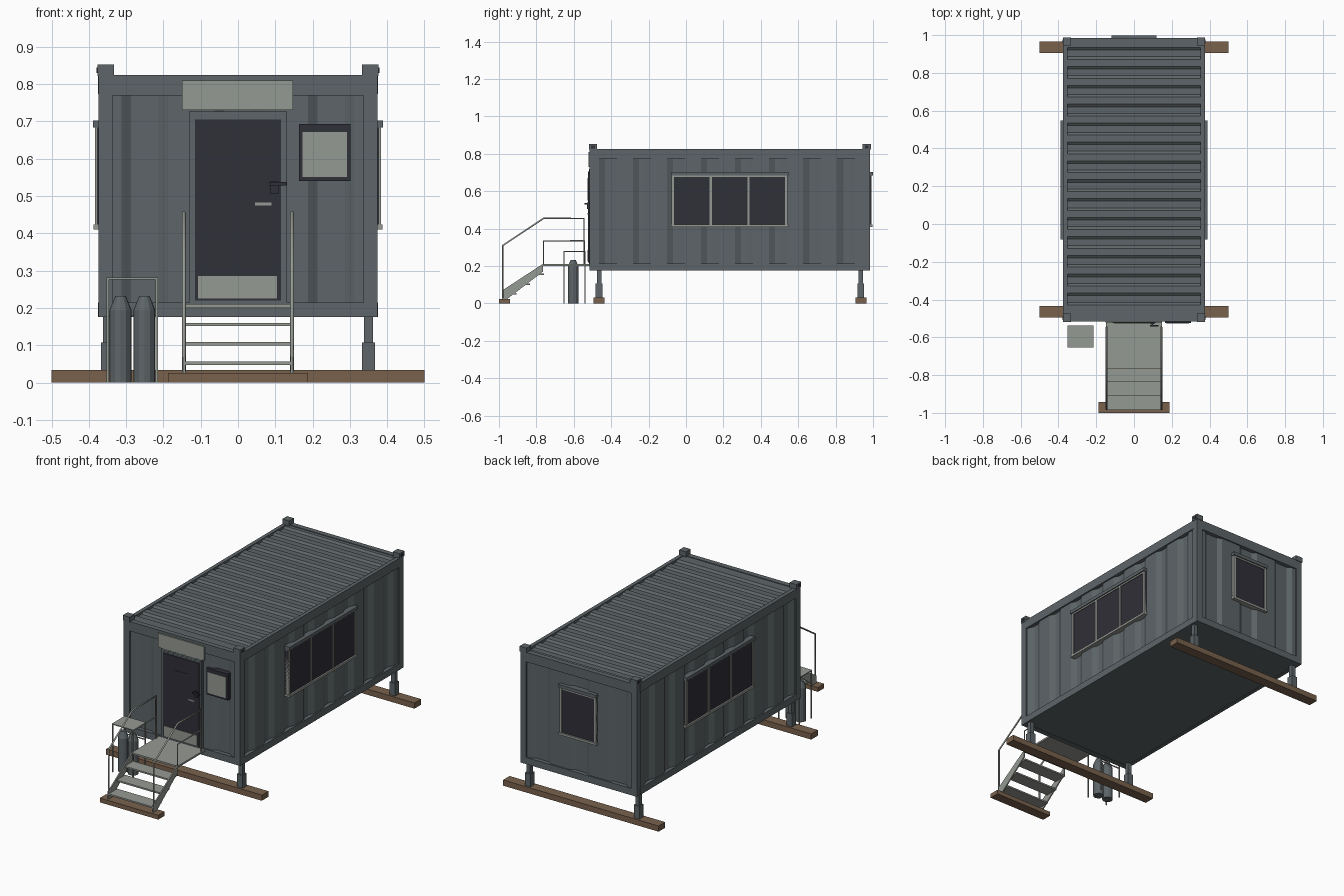
import bpy, bmesh, math
from mathutils import Vector

if "Cube" in bpy.data.objects:
    bpy.data.objects.remove(bpy.data.objects["Cube"])


def material(name, rgb):
    m = bpy.data.materials.new(name)
    m.use_nodes = True
    m.diffuse_color = (*rgb, 1)
    m.node_tree.nodes["Principled BSDF"].inputs["Base Color"].default_value = (*rgb, 1)
    return m


STEEL = material("slate steel", (0.11, 0.13, 0.138))
PALE = material("pale grey", (0.30, 0.32, 0.29))
DARK = material("dark panel", (0.03, 0.029, 0.04))
WOOD = material("timber", (0.19, 0.12, 0.073))


def add_object(name, bm, mat):
    mesh = bpy.data.meshes.new(name)
    bm.to_mesh(mesh)
    bm.free()
    mesh.materials.append(mat)
    ob = bpy.data.objects.new(name, mesh)
    bpy.context.collection.objects.link(ob)
    return ob


def box(name, x, y, z, mat):
    """Box from three (low, high) ranges."""
    bm = bmesh.new()
    bmesh.ops.create_cube(bm, size=1)
    for v in bm.verts:
        v.co = [sum(r) / 2 + c * (r[1] - r[0]) for r, c in zip((x, y, z), v.co)]
    return add_object(name, bm, mat)


def around(c, half):
    return (c - half, c + half)


def mirrored(s, a, b):
    return tuple(sorted((s * a, s * b)))


def corrugation(start, end, first, period, groove, slope, depth):
    """Trapezoid profile of (position, inset) with grooves centred on first + n * period."""
    pts, c = [(start, 0)], first
    while c + groove / 2 + slope < end:
        for off, d in ((-groove / 2 - slope, 0), (-groove / 2, depth),
                       (groove / 2, depth), (groove / 2 + slope, 0)):
            pts.append((c + off, d))
        c += period
    return pts + [(end, 0)]


def sheet(name, profile, low, high, place, outward, mat):
    bm = bmesh.new()
    rows = [[bm.verts.new(place(u, d, v)) for v in (low, high)] for u, d in profile]
    for a, b in zip(rows, rows[1:]):
        bm.faces.new((a[0], b[0], b[1], a[1]))
    bm.normal_update()
    bm.faces.ensure_lookup_table()
    if bm.faces[0].normal.dot(Vector(outward)) < 0:
        bmesh.ops.reverse_faces(bm, faces=bm.faces)
    return add_object(name, bm, mat)


def tube(name, points, radius, mat):
    curve = bpy.data.curves.new(name, "CURVE")
    curve.dimensions = "3D"
    curve.bevel_depth, curve.bevel_resolution = radius, 1
    curve.use_fill_caps = True
    spline = curve.splines.new("POLY")
    spline.points.add(len(points) - 1)
    for p, co in zip(spline.points, points):
        p.co = (*co, 1)
    curve.materials.append(mat)
    ob = bpy.data.objects.new(name, curve)
    bpy.context.collection.objects.link(ob)
    bpy.ops.object.select_all(action="DESELECT")
    ob.select_set(True)
    bpy.context.view_layer.objects.active = ob
    bpy.ops.object.convert(target="MESH")


W, FRONT, BACK = 0.375, -0.515, 0.985
MID = (FRONT + BACK) / 2

# Container frame: floor, rails, posts and corner castings
box("floor", (-W + .01, W - .01), (FRONT + .01, BACK - .01), (.178, .2), STEEL)
for s, side in ((-1, "right"), (1, "left")):
    for z, level in (((.176, .215), "bottom"), ((.773, .825), "top")):
        box(f"{side}_{level}_rail", mirrored(s, W - .022, W), (FRONT + .03, BACK - .03), z, STEEL)
    for y0, e, end in ((FRONT, -1, "front"), (BACK, 1, "back")):
        y = tuple(sorted((y0, y0 - e * .04)))
        box(f"{end}_{side}_post", mirrored(s, W - .038, W - .001), y, (.176, .83), STEEL)
        box(f"{end}_{side}_casting", mirrored(s, W - .042, W + .002),
            tuple(sorted((y0 + e * .003, y0 - e * .04))), (.822, .852), STEEL)
        box(f"{end}_{side}_casting_hole", mirrored(s, W, W + .004),
            around(y0 - e * .018, .01), (.83, .844), DARK)
for y, end in (((FRONT, FRONT + .03), "front"), ((BACK - .03, BACK), "back")):
    for z, level in (((.176, .215), "bottom"), ((.77, .825), "top")):
        box(f"{end}_{level}_rail", (-W + .03, W - .03), y, z, STEEL)

# Corrugated walls and roof
side_profile = corrugation(FRONT + .03, BACK - .03, -.418, .182, .03, .033, .016)
end_profile = corrugation(-W + .03, W - .03, -.25, .25, .075, .025, .016)
for s, side in ((-1, "right"), (1, "left")):
    sheet(f"{side}_wall", side_profile, .2, .79,
          lambda u, d, v: (s * (W - .008 - d), u, v), (s, 0, 0), STEEL)
for y0, e, end in ((FRONT, -1, "front"), (BACK, 1, "back")):
    sheet(f"{end}_wall", end_profile, .2, .79,
          lambda u, d, v: (u, y0 - e * (.008 + d), v), (0, e, 0), STEEL)
sheet("roof", corrugation(FRONT + .02, BACK - .02, -.487 + .03 + .06, .1, .035, .014, .01),
      -W + .02, W - .02, lambda u, d, v: (v, u, .821 - d), (0, 0, 1), STEEL)


def window(name, c, half, panes, place):
    """Framed window; place(along, out, z) maps ranges to box ranges."""
    def part(label, along, out, z, mat):
        box(f"{name}_{label}", *place(along, out, z), mat)
    lo, hi, t = c - half, c + half, .013
    part("glass", (lo, hi), (-.02, .003), (.415, .69), DARK)
    part("sill", (lo - .004, hi + .004), (-.02, .012), (.41, .423), PALE)
    part("head", (lo, hi), (-.02, .008), (.675, .69), PALE)
    part("shutter_box", (lo - .004, hi + .004), (-.02, .014), (.684, .703), STEEL)
    for i in range(panes + 1):
        x = lo + t / 2 + i * (2 * half - t) / panes
        part(f"upright_{i}", around(x, t / 2), (-.02, .008), (.415, .69), PALE)


# Windows on both sides and the back
for s, side in ((-1, "right"), (1, "left")):
    window(f"{side}_window", .233, .31, 3,
           lambda a, o, z: (mirrored(s, W + o[0], W + o[1]), a, z))
window("back_window", 0, .116, 1, lambda a, o, z: (a, (BACK + o[0], BACK + o[1]), z))

# Door with stepped frame, kick plate and fittings
for i in range(3):
    w, top = .132 - i * .006, .727 - i * .007
    box(f"door_frame_{i}", (-w, w), (FRONT - .002 - i * .001, -.49), (.212, top), STEEL)
box("door", (-.115, .115), (FRONT - .008, -.49), (.22, .705), DARK)
box("door_peep_panel", (-.04, .04), around(FRONT - .008, .002), (.55, .625), DARK)
box("kick_plate", (-.107, .105), around(FRONT - .008, .003), (.225, .285), PALE)
box("letter_slot", (.046, .09), around(FRONT - .008, .003), (.475, .483), PALE)
box("lock_plate", (.087, .108), around(FRONT - .01, .004), (.505, .54), DARK)
box("door_handle", (.085, .13), around(FRONT - .024, .004), (.528, .537), DARK)
box("handle_stem", (.092, .1), (FRONT - .026, FRONT), (.528, .537), DARK)

# Sign panel and notice board
box("sign_panel", (-.15, .147), (FRONT - .007, FRONT), (.73, .81), PALE)
box("notice_board", (.164, .302), (FRONT - .009, FRONT + .03), (.54, .693), DARK)
box("notice_sheet", (.173, .292), around(FRONT - .009, .002), (.551, .672), PALE)

# Timber sleepers and jacking legs
for y, end in ((-.465, "front"), (.935, "back")):
    box(f"{end}_sleeper", (-.5, .5), around(y, .03), (0, .033), WOOD)
    for s, side in ((-1, "right"), (1, "left")):
        x = s * .35
        box(f"{end}_{side}_leg_sleeve", around(x, .018), around(y, .018), (.033, .107), STEEL)
        box(f"{end}_{side}_leg", around(x, .012), around(y, .012), (.1, .18), STEEL)

# Entrance stairs
box("stair_sleeper", (-.188, .188), (-1, -.942), (0, .025), WOOD)
box("landing", (-.148, .148), (-.765, FRONT), (.2, .21), PALE)
for i in range(3):
    y = -.985 + i * .074
    box(f"tread_{i}", (-.143, .143), (y, y + .078), (.047 + i * .052, .056 + i * .052), PALE)
stringer = [(-.985, .025), (-.955, .025), (-.765, .17), (-.765, .212), (-.985, .068)]
for s, side in ((-1, "right"), (1, "left")):
    bm = bmesh.new()
    face = bm.faces.new([bm.verts.new((s * .148, y, z)) for y, z in stringer])
    new = bmesh.ops.extrude_face_region(bm, geom=[face])["geom"]
    bmesh.ops.translate(bm, vec=(-s * .007, 0, 0),
                        verts=[g for g in new if isinstance(g, bmesh.types.BMVert)])
    bmesh.ops.recalc_face_normals(bm, faces=bm.faces)
    add_object(f"{side}_stringer", bm, PALE)
    x = s * .145
    tube(f"{side}_handrail", [(x, -.98, .03), (x, -.98, .31), (x, -.762, .455),
                              (x, -.545, .455), (x, -.545, .205)], .005, PALE)
    tube(f"{side}_mid_rail", [(x, -.762, .205), (x, -.762, .335), (x, -.545, .335)], .004, PALE)

# Gas bottle stand
gx, gy = (-.352, -.215), (-.655, -.538)
box("stand_top", gx, gy, (.276, .281), PALE)
for x in (gx[0] + .003, gx[1] - .003):
    for y in (gy[0] + .003, gy[1] - .003):
        box("stand_leg", around(x, .003), around(y, .003), (0, .278), PALE)
box("stand_crossbar", gx, (gy[1] - .005, gy[1]), (.179, .184), PALE)

# Gas bottles turned from a profile
for x in (-.315, -.251):
    bm = bmesh.new()
    for r0, r1, z0, z1 in ((.029, .029, 0, .195), (.029, .014, .195, .232)):
        bmesh.ops.create_cone(bm, cap_ends=True, segments=12, radius1=r0, radius2=r1, depth=z1 - z0)
        for v in bm.verts[-24:]:
            v.co += Vector((x, -.603, (z0 + z1) / 2))
    add_object("gas_bottle", bm, STEEL)
